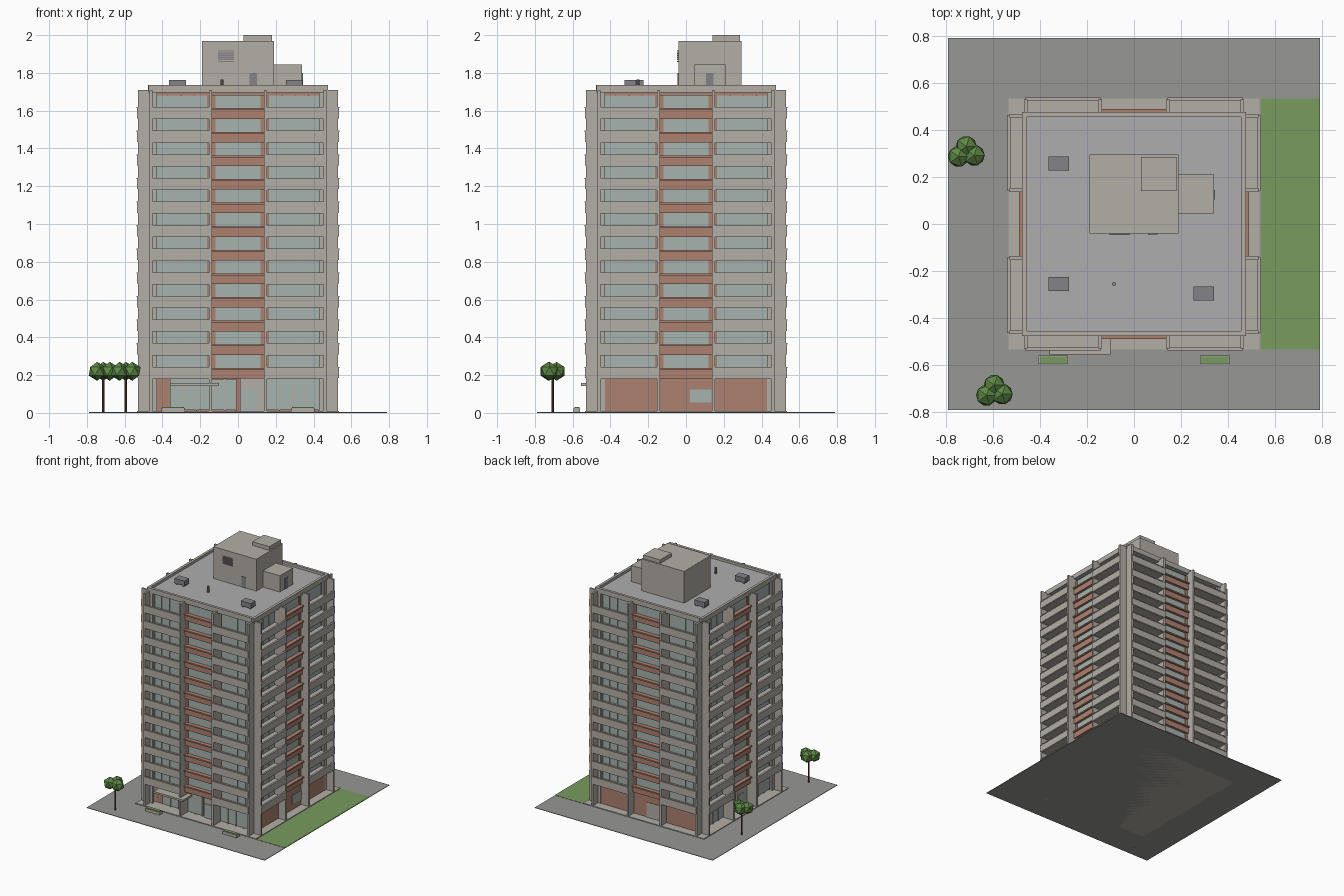
import bpy, bmesh, math
from mathutils import Matrix, Vector

if "Cube" in bpy.data.objects:
    bpy.data.objects.remove(bpy.data.objects["Cube"])


def mat(name, r, g, b):
    m = bpy.data.materials.new(name)
    m.diffuse_color = (r, g, b, 1)
    m.use_nodes = True
    m.node_tree.nodes["Principled BSDF"].inputs["Base Color"].default_value = m.diffuse_color
    return m


CONCRETE = mat("concrete", .45, .42, .38)
BRICK = mat("brick", .42, .22, .16)
GLASS = mat("glass", .38, .45, .43)
ROOF = mat("roof", .42, .42, .43)
PAVING = mat("paving", .31, .31, .30)
GRASS = mat("grass", .19, .33, .11)
METAL = mat("metal", .23, .23, .25)
LEAF = mat("leaf", .11, .25, .06)
BARK = mat("bark", .10, .05, .03)


def boxes(name, items, material, turns=(0,)):
    """One object from (x0,x1,y0,y1,z0,z1) boxes, repeated at quarter turns about z."""
    bm = bmesh.new()
    for t in turns:
        rot = Matrix.Rotation(t * math.pi / 2, 4, 'Z')
        for x0, x1, y0, y1, z0, z1 in items:
            c = Vector(((x0 + x1) / 2, (y0 + y1) / 2, (z0 + z1) / 2))
            s = Matrix.Diagonal((abs(x1 - x0), abs(y1 - y0), abs(z1 - z0), 1))
            bmesh.ops.create_cube(bm, size=1, matrix=rot @ Matrix.Translation(c) @ s)
    return finish(name, bm, material)


def finish(name, bm, material):
    me = bpy.data.meshes.new(name)
    bm.to_mesh(me)
    bm.free()
    me.materials.append(material)
    ob = bpy.data.objects.new(name, me)
    bpy.context.collection.objects.link(ob)
    return ob


ALL = (0, 1, 2, 3)  # front, right, back, left
FLOORS = [0.19 + 0.125 * k for k in range(12)]

# Site
boxes("paving", [(-.79, .79, -.79, .79, 0, .004)], PAVING)
boxes("lawn", [(.54, .79, -.534, .534, .001, .006)], GRASS)
boxes("plinth", [(-.534, .534, -.534, .534, 0, .01)], CONCRETE)

# Tower core and full-height fins
boxes("core", [(-.43, .43, -.43, .43, .01, 1.71)], BRICK)
boxes("fins", [(u - .008, u + .008, -.53, -.43, .01, 1.71)
               for u in (-.46, -.145, .145, .46)], CONCRETE, ALL)

# Balcony bays and centre bay, one facade repeated on four sides
slabs, rails, caps, windows, mullions = [], [], [], [], []
spandrels, sills, centre_glass = [], [], []
for z in FLOORS:
    for s in (-1, 1):
        a, b = sorted((s * .153, s * .452))
        slabs.append((a, b, -.53, -.43, z - .01, z + .006))
        rails.append((a - .012, b + .012, -.534, -.526, z - .006, z + .048))
        caps.append((a - .012, b + .012, -.537, -.523, z + .048, z + .054))
        windows.append((a + .01, b - .01, -.436, -.43, z + .01, z + .116))
        mullions += [(u - .002, u + .002, -.439, -.43, z + .01, z + .116)
                     for u in (a + .08, a + .15, a + .22)]
    spandrels.append((-.137, .137, -.475, -.43, z - .008, z + .038))
    sills.append((-.137, .137, -.488, -.43, z + .038, z + .048))
    centre_glass.append((-.12, .12, -.455, -.43, z + .048, z + .117))
    spandrels += [(-.137, -.12, -.462, -.43, z + .04, z + .117),
                  (.12, .137, -.462, -.43, z + .04, z + .117)]
boxes("balcony_slabs", slabs, CONCRETE, ALL)
boxes("balcony_fronts", rails, CONCRETE, ALL)
boxes("balcony_caps", caps, CONCRETE, ALL)
boxes("balcony_windows", windows, GLASS, ALL)
boxes("window_mullions", mullions, CONCRETE, ALL)
boxes("centre_spandrels", spandrels, BRICK, ALL)
boxes("centre_sills", sills, BRICK, ALL)
boxes("centre_windows", centre_glass, GLASS, ALL)

# Ground floor: brick on right and back, glazing on front and left
boxes("ground_brick", [(-.452, -.153, -.465, -.43, .01, .19),
                       (-.137, .137, -.465, -.43, .01, .19),
                       (.153, .452, -.465, -.43, .01, .19)], BRICK, (1, 2))
boxes("ground_side_window", [(.02, .135, -.469, -.46, .055, .125)], GLASS, (1,))
boxes("service_doors", [(-.02, .12, -.469, -.46, .01, .13)], CONCRETE, (2,))
boxes("ground_glazing", [(-.36, -.153, -.44, -.43, .015, .18),
                         (-.137, -.01, -.44, -.43, .015, .18),
                         (.153, .43, -.44, -.43, .015, .18)], GLASS, (0, 3))
boxes("ground_mullions", [(u - .003, u + .003, -.444, -.43, .01, .185)
                          for u in (-.29, -.22, -.07, -.01, .22, .29, .36, .43)],
      CONCRETE, (0, 3))
boxes("ground_panel", [(.01, .137, -.445, -.43, .01, .19)], CONCRETE, (0, 3))
boxes("ground_door", [(.02, .1, -.45, -.44, .01, .12)], GLASS, (0, 3))

# Entrance canopy and planters
boxes("entrance_canopy", [(-.36, -.10, -.555, -.43, .143, .158)], CONCRETE)
boxes("planters", [(-.405, -.28, -.595, -.56, 0, .026),
                   (.28, .405, -.595, -.56, 0, .026)], CONCRETE)
boxes("planter_plants", [(-.4, -.285, -.591, -.564, .02, .031),
                         (.285, .4, -.591, -.564, .02, .031)], GRASS)

# Roof and parapet
boxes("roof_slab", [(-.475, .475, -.475, .475, 1.695, 1.715)], ROOF)
boxes("parapet", [(-.475, .455, -.476, -.455, 1.695, 1.735)], CONCRETE, ALL)

# Rooftop plant house
boxes("plant_house", [(-.19, .19, -.04, .295, 1.71, 1.97),
                      (.03, .18, .14, .285, 1.97, 2.0),
                      (.19, .34, .045, .21, 1.71, 1.845)], CONCRETE)
boxes("plant_doors", [(.06, .10, -.044, -.038, 1.715, 1.80),
                      (.338, .344, .105, .145, 1.715, 1.80)], METAL)
boxes("plant_louvre", [(-.105, -.02, -.047, -.038, 1.857 + i * .011, 1.864 + i * .011)
                       for i in range(6)], METAL)

# Rooftop units with feet, and a vent pipe
units, feet = [], []
for x, y in ((-.32, .2575), (-.32, -.255), (.297, -.295)):
    units.append((x - .044, x + .044, y - .03, y + .03, 1.725, 1.763))
    feet += [(x + i * .03 - .006, x + i * .03 + .006, y - .025, y + .025, 1.71, 1.726)
             for i in (-1, 1)]
boxes("roof_units", units, METAL)
boxes("roof_unit_feet", feet, METAL)


def post(name, x, y, z0, z1, r, material):
    bm = bmesh.new()
    bmesh.ops.create_cone(bm, cap_ends=True, segments=8, radius1=r, radius2=r, depth=z1 - z0,
                          matrix=Matrix.Translation((x, y, (z0 + z1) / 2)))
    finish(name, bm, material)


post("vent_pipe", -.085, -.255, 1.71, 1.765, .008, METAL)

# Trees: thin trunk with three faceted crowns
for n, (x, y) in enumerate(((-.713, .31), (-.594, -.705)), 1):
    post(f"tree_trunk_{n}", x, y, 0, .2, .006, BARK)
    bm = bmesh.new()
    for dx, dy in ((0, .02), (-.033, -.023), (.034, -.018)):
        bmesh.ops.create_icosphere(bm, subdivisions=1, radius=.05,
                                   matrix=Matrix.Translation((x + dx, y + dy, .22)))
    finish(f"tree_crown_{n}", bm, LEAF)
